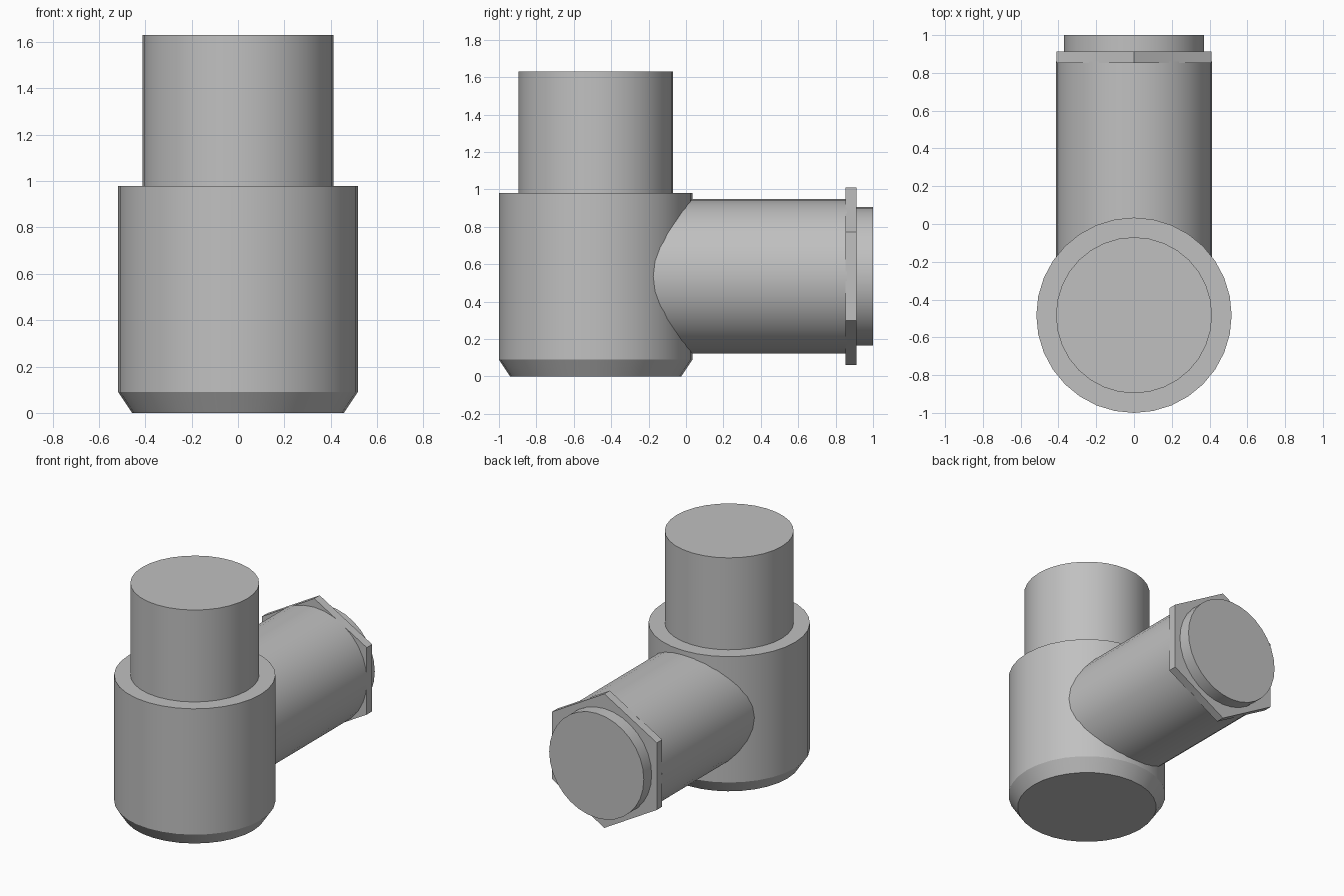
import bpy
import math

if "Cube" in bpy.data.objects:
    bpy.data.objects.remove(bpy.data.objects["Cube"], do_unlink=True)

SIDES = 32
BODY_Y = -0.483      # axis of the upright body
PIPE_Z = 0.535       # axis of the side branch

metal = bpy.data.materials.new("grey metal")
metal.use_nodes = True
metal.diffuse_color = (0.53, 0.53, 0.53, 1)
metal.node_tree.nodes["Principled BSDF"].inputs["Base Color"].default_value = metal.diffuse_color


def frustum(name, start, end, r1, r2=None, sides=SIDES, upright=True):
    """Cylinder or cone frustum along z (body axis) or along y (branch axis)."""
    mid = (start + end) / 2
    bpy.ops.mesh.primitive_cone_add(
        vertices=sides, radius1=r1, radius2=r2 or r1, depth=end - start,
        location=(0, BODY_Y, mid) if upright else (0, mid, PIPE_Z),
        rotation=(0, 0, 0) if upright else (-math.pi / 2, 0, 0))
    part = bpy.context.object
    part.name = name
    part.data.materials.append(metal)
    bpy.ops.object.shade_smooth_by_angle(angle=math.radians(25))
    return part


# Upright body with a tapered foot: one lathed profile from a chamfered cylinder
body = frustum("body", 0, 0.98, 0.517)
for v in body.data.vertices:
    if v.co.z < 0:
        v.co.z += 0.09
foot = frustum("tapered_foot", 0, 0.09, 0.457, 0.517)
# Drop the hidden caps where foot and body meet, then join them
import bmesh
for part, side in ((body, -1), (foot, 1)):
    bm = bmesh.new()
    bm.from_mesh(part.data)
    caps = [f for f in bm.faces if f.normal.z * side > 0.9]
    bmesh.ops.delete(bm, geom=caps, context='FACES_ONLY')
    bm.to_mesh(part.data)
    bm.free()

# Upper neck
frustum("neck", 0.98, 1.63, 0.413)

# Side branch, hexagonal collar and end plug
frustum("branch_pipe", BODY_Y, 0.86, 0.413, upright=False)
frustum("hex_collar", 0.852, 0.912, 0.474, sides=6, upright=False)
frustum("end_plug", 0.90, 1.0, 0.37, upright=False)
